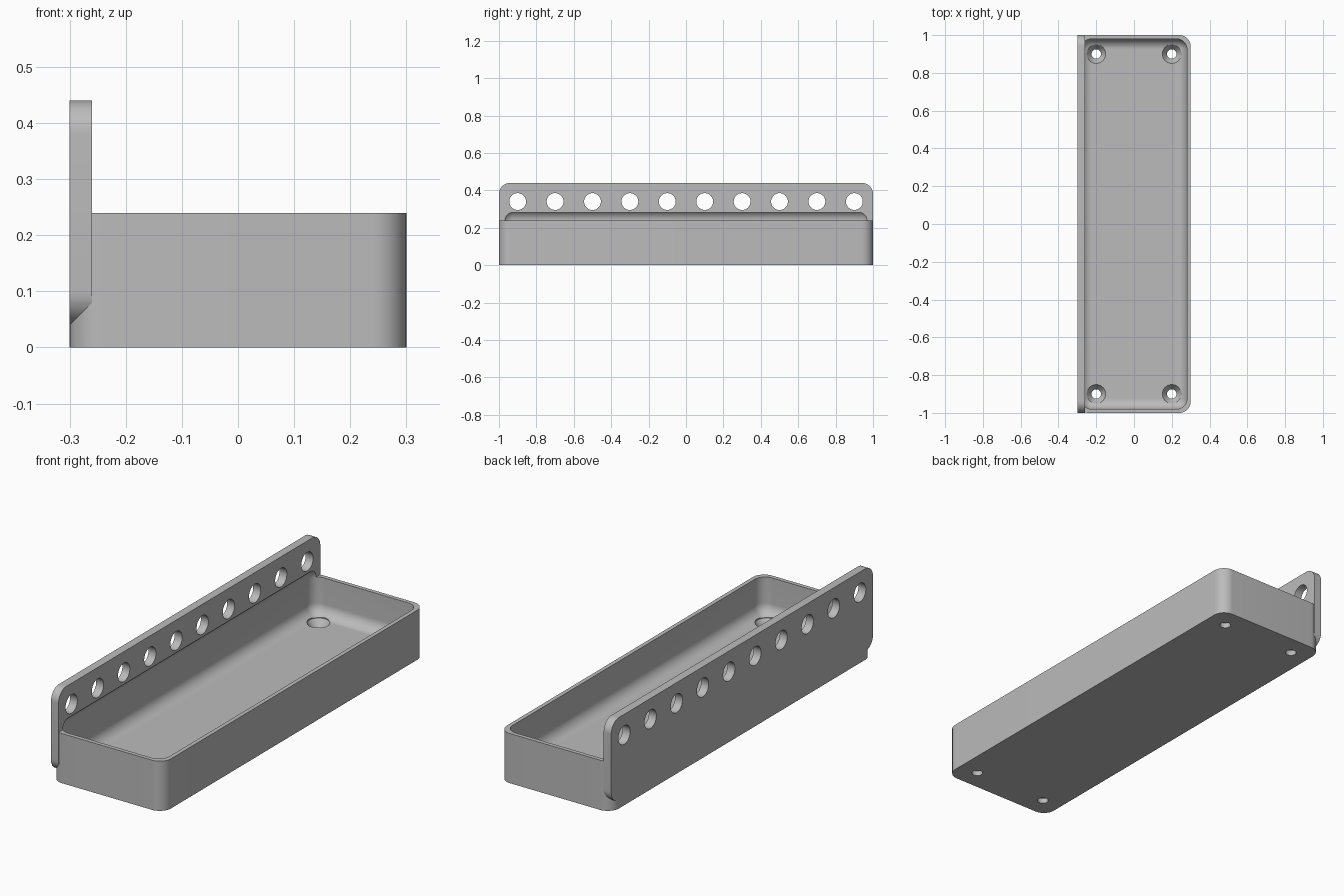
import bpy, bmesh
from math import radians
from mathutils import Matrix, Vector

cube = bpy.data.objects.get("Cube")
if cube:
    bpy.data.objects.remove(cube, do_unlink=True)

grey = bpy.data.materials.new("light grey")
grey.use_nodes = True
GREY = (0.5, 0.5, 0.5, 1)
grey.diffuse_color = GREY
grey.node_tree.nodes["Principled BSDF"].inputs["Base Color"].default_value = GREY


def finish(name, bm):
    mesh = bpy.data.meshes.new(name)
    bm.to_mesh(mesh)
    bm.free()
    mesh.materials.append(grey)
    obj = bpy.data.objects.new(name, mesh)
    bpy.context.collection.objects.link(obj)
    return obj


def rounded_box(name, low, high, radius, axis=None):
    """Box with rounded edges: those along one axis, or all of them."""
    low, high = Vector(low), Vector(high)
    bm = bmesh.new()
    bmesh.ops.create_cube(bm, size=1)
    bmesh.ops.scale(bm, vec=high - low, verts=bm.verts)
    bmesh.ops.translate(bm, vec=(low + high) / 2, verts=bm.verts)
    edges = [e for e in bm.edges if axis is None
             or abs((e.verts[0].co - e.verts[1].co).normalized()[axis]) > 0.9]
    bmesh.ops.bevel(bm, geom=edges, offset=radius, segments=14, profile=0.5,
                    affect='EDGES', clamp_overlap=True)
    return finish(name, bm)


def add_cone(bm, place, r_low, r_high, depth, turn=None):
    matrix = Matrix.Translation(place) @ (turn or Matrix())
    bmesh.ops.create_cone(bm, cap_ends=True, segments=40, radius1=r_low,
                          radius2=r_high, depth=depth, matrix=matrix)


def combine(target, tool, operation):
    mod = target.modifiers.new(operation, 'BOOLEAN')
    mod.operation = operation
    mod.solver = 'EXACT'
    mod.object = tool
    with bpy.context.temp_override(object=target, active_object=target):
        bpy.ops.object.modifier_apply(modifier=mod.name)
    bpy.data.objects.remove(tool, do_unlink=True)


# Tray block and tall mounting plate
tray = rounded_box("tray", (-0.3, -1, 0), (0.3, 1, 0.24), 0.06, axis=2)
plate = rounded_box("plate", (-0.3, -1, 0.04), (-0.26, 1, 0.44), 0.06, axis=0)
combine(tray, plate, 'UNION')

# Hollow with soft edges, reaching a little way into the plate
hollow = rounded_box("hollow", (-0.28, -0.98, 0.06), (0.28, 0.98, 0.295), 0.055)
combine(tray, hollow, 'DIFFERENCE')

# Row of holes through the plate
bm = bmesh.new()
for i in range(10):
    add_cone(bm, (-0.28, -0.9 + 0.2 * i, 0.34), 0.045, 0.045, 0.2,
             Matrix.Rotation(radians(90), 4, 'Y'))
combine(tray, finish("plate_holes", bm), 'DIFFERENCE')

# Countersunk screw holes in the floor: shaft, cone and clearance above
for r_low, r_high, bottom, top in ((0.025, 0.025, -0.1, 0.1),
                                   (0.025, 0.05, 0.025, 0.06),
                                   (0.05, 0.05, 0.06, 0.12)):
    bm = bmesh.new()
    for x in (-0.2, 0.2):
        for y in (-0.9, 0.9):
            add_cone(bm, (x, y, (bottom + top) / 2), r_low, r_high, top - bottom)
    combine(tray, finish("screw_holes", bm), 'DIFFERENCE')

# Smooth rounded surfaces, crisp edges
bpy.ops.object.select_all(action='DESELECT')
tray.select_set(True)
bpy.context.view_layer.objects.active = tray
bpy.ops.object.shade_smooth_by_angle(angle=radians(30))
tray.name = "tray_with_plate"
